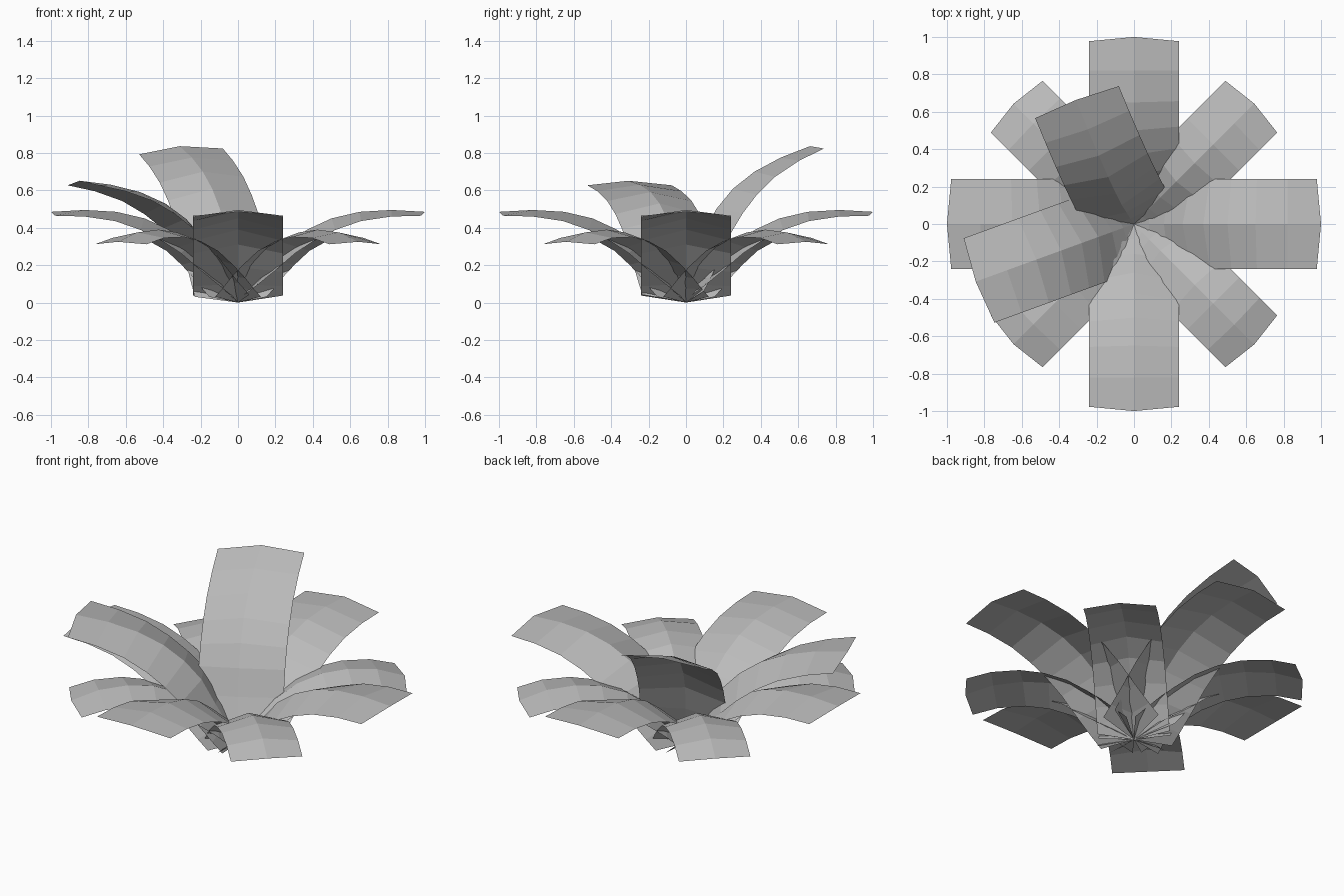
import bpy, bmesh
from math import radians, atan2, sin, cos
from mathutils import Matrix

cube = bpy.data.objects.get("Cube")
if cube:
    bpy.data.objects.remove(cube, do_unlink=True)

grey = bpy.data.materials.new("leaf_grey")
grey.use_nodes = True
colour = (0.5, 0.5, 0.5, 1)
grey.diffuse_color = colour
grey.node_tree.nodes["Principled BSDF"].inputs["Base Color"].default_value = colour

# Spine points: distance outward, height, depth of the fold below the spine
OUTER = [(0, 0, 0), (.08, .1, .02), (.16, .19, .04), (.26, .31, .065), (.37, .39, .07),
         (.5, .45, .065), (.65, .485, .05), (.82, .495, .035), (1, .485, .022)]
LOWER = [(0, 0, 0), (.06, .08, .015), (.115, .15, .03), (.2, .24, .05), (.32, .325, .055),
         (.46, .375, .05), (.6, .39, .04), (.76, .375, .03), (.91, .325, .02)]


def leaf(name, spine, half_width, azimuth, pitch=0, roll=0):
    """Folded strip along a spine, with slightly pointed ends."""
    bm = bmesh.new()
    rows = []
    last = len(spine) - 1
    for i, (r, z, fold) in enumerate(spine):
        a, b = spine[max(i - 1, 0)], spine[min(i + 1, last)]
        t = atan2(b[1] - a[1], b[0] - a[0])
        # ends: corners sit back from the middle point
        push = half_width * (.2 if i == 0 else -.09 if i == last else 0)
        er = r + push * cos(t) + fold * sin(t)
        ez = z + push * sin(t) - fold * cos(t)
        rows.append([bm.verts.new(p) for p in
                     ((er, -half_width, ez), (r, 0, z), (er, half_width, ez))])
    for low, high in zip(rows, rows[1:]):
        for k in (0, 1):
            bm.faces.new((low[k], high[k], high[k + 1], low[k + 1]))
    bm.transform(Matrix.Rotation(radians(azimuth), 4, 'Z')
                 @ Matrix.Rotation(radians(-pitch), 4, 'Y')
                 @ Matrix.Rotation(radians(roll), 4, 'X'))
    mesh = bpy.data.meshes.new(name)
    bm.to_mesh(mesh)
    bm.free()
    mesh.materials.append(grey)
    bpy.context.collection.objects.link(bpy.data.objects.new(name, mesh))


# Ring of long leaves, with shorter drooping leaves between them
for n, side in enumerate(("left", "back", "right", "front")):
    leaf(side + "_long_leaf", OUTER, .24, 90 * n)
for n, side in enumerate(("back_left", "back_right", "front_right", "front_left")):
    leaf(side + "_short_leaf", LOWER, .195, 90 * n + 45)

# Raised inner leaves
leaf("tall_inner_leaf", OUTER, .24, 112.5, 23, -4)
leaf("low_inner_leaf", OUTER, .24, 200, 10)
